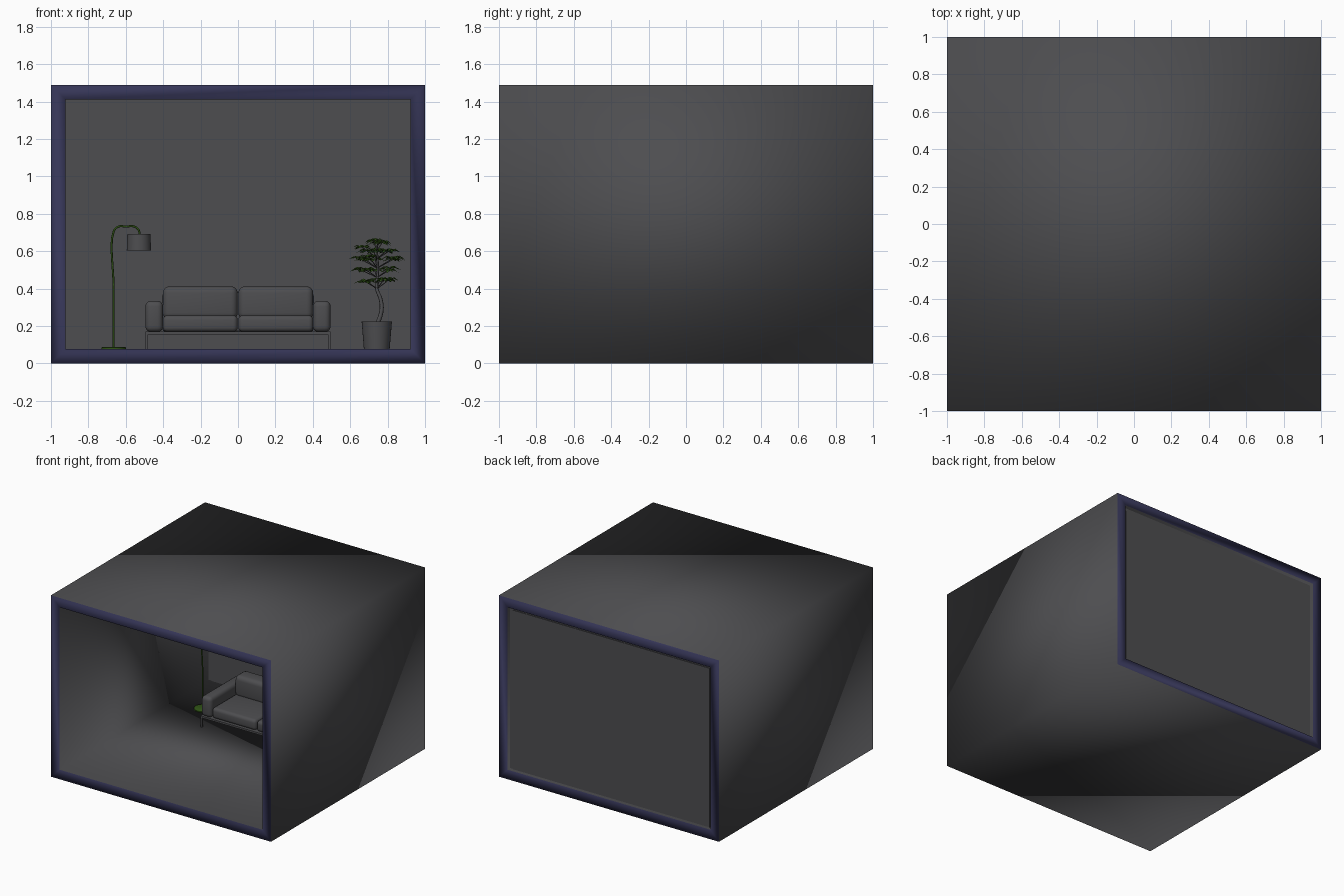
import bpy, bmesh, math, random
from mathutils import Vector

if "Cube" in bpy.data.objects:
    bpy.data.objects.remove(bpy.data.objects["Cube"])

random.seed(4)


def material(name, r, g, b):
    m = bpy.data.materials.new(name)
    m.diffuse_color = (r, g, b, 1)
    m.use_nodes = True
    m.node_tree.nodes["Principled BSDF"].inputs["Base Color"].default_value = m.diffuse_color
    return m


GREY = material("charcoal grey", 0.075, 0.075, 0.08)
NAVY = material("dark navy", 0.036, 0.036, 0.095)
GREEN = material("dark green", 0.03, 0.09, 0.008)


def from_bmesh(name, bm, *mats):
    bmesh.ops.recalc_face_normals(bm, faces=bm.faces)
    me = bpy.data.meshes.new(name)
    bm.to_mesh(me)
    bm.free()
    ob = bpy.data.objects.new(name, me)
    bpy.context.collection.objects.link(ob)
    for m in mats:
        me.materials.append(m)
    return ob


def smooth(ob, angle=40):
    bpy.ops.object.select_all(action='DESELECT')
    ob.select_set(True)
    bpy.context.view_layer.objects.active = ob
    bpy.ops.object.shade_smooth_by_angle(angle=math.radians(angle))


def box(name, lo, hi, bevel=0.0, mat=GREY):
    bm = bmesh.new()
    bmesh.ops.create_cube(bm, size=1)
    for v in bm.verts:
        v.co = Vector([l + (c + 0.5) * (h - l) for c, l, h in zip(v.co, lo, hi)])
    if bevel:
        bmesh.ops.bevel(bm, geom=bm.edges[:], offset=bevel, segments=4,
                        profile=0.5, affect='EDGES')
    ob = from_bmesh(name, bm, mat)
    if bevel:
        smooth(ob)
    return ob


def lathe(name, profile, centre, mat, n=32):
    bm = bmesh.new()
    rings = [[bm.verts.new((centre[0] + r * math.cos(i * math.tau / n),
                            centre[1] + r * math.sin(i * math.tau / n), z))
              for i in range(n)] for r, z in profile]
    for a, b in zip(rings, rings[1:]):
        for i in range(n):
            bm.faces.new((a[i], a[(i + 1) % n], b[(i + 1) % n], b[i]))
    for ring in (rings[0], rings[-1]):
        bm.faces.new(ring)
    ob = from_bmesh(name, bm, mat)
    smooth(ob)
    return ob


def tube(name, points, radii, mat):
    cu = bpy.data.curves.new(name, 'CURVE')
    cu.dimensions = '3D'
    cu.bevel_depth = 1
    cu.bevel_resolution = 2
    cu.resolution_u = 6
    cu.use_fill_caps = True
    sp = cu.splines.new('BEZIER')
    sp.bezier_points.add(len(points) - 1)
    for bp, p, r in zip(sp.bezier_points, points, radii):
        bp.co, bp.radius = p, r
        bp.handle_left_type = bp.handle_right_type = 'AUTO'
    cu.materials.append(mat)
    ob = bpy.data.objects.new(name, cu)
    bpy.context.collection.objects.link(ob)
    return ob


# Room shell: square tube with navy rims at both ends, softly shaded throughout
H, T = 1.49, 0.078
bm = bmesh.new()
loops = []
for y, t in ((-1, 0), (-1, T), (1, T), (1, 0)):
    loops.append([bm.verts.new((x, y, z)) for x, z in
                  ((t - 1, t), (1 - t, t), (1 - t, H - t), (t - 1, H - t))])
for k in range(4):
    a, b = loops[k], loops[(k + 1) % 4]
    for i in range(4):
        f = bm.faces.new((a[i], a[(i + 1) % 4], b[(i + 1) % 4], b[i]))
        f.material_index = 1 if k in (0, 2) else 0
        f.smooth = True
from_bmesh("room_shell", bm, GREY, NAVY)

# Back wall plate with a slim raised panel on each side
box("back_wall", (T - 1, 0.935, T), (1 - T, 0.965, H - T))
box("back_wall_panel", (-0.893, 0.93, T), (0.893, 0.97, 1.385))

# Sofa
YF, YB, FL = 0.22, 0.68, T
box("sofa_base", (-0.495, YF, 0.155), (0.495, YB, 0.17))
for s in (-1, 1):
    for y in (YF, YB - 0.012):
        box("sofa_leg", (s * 0.488 - 0.006, y, FL), (s * 0.488 + 0.006, y + 0.012, 0.156))
    box("sofa_arm", (s * 0.448 - 0.047, YF, 0.168), (s * 0.448 + 0.047, YB, 0.335), 0.03)
    box("seat_cushion", (s * 0.202 - 0.2, YF + 0.01, 0.169), (s * 0.202 + 0.2, 0.58, 0.257), 0.025)
    box("back_cushion", (s * 0.202 - 0.2, 0.52, 0.235), (s * 0.202 + 0.2, 0.66, 0.412), 0.035)
box("sofa_back", (-0.405, 0.62, 0.168), (0.405, YB, 0.38), 0.02)

# Floor lamp
LX, LY = -0.665, 0.49
lathe("lamp_base", [(0.065, FL), (0.065, FL + 0.007), (0.06, FL + 0.01)], (LX, LY), GREEN)
tube("lamp_pole",
     [(LX, LY, FL), (LX, LY, 0.4), (LX, LY, 0.705), (LX + 0.024, LY, 0.731),
      (-0.6, LY, 0.732), (-0.553, LY, 0.731), (-0.53, LY, 0.71), (-0.53, LY, 0.665)],
     [0.0055] * 8, GREEN)
lathe("lamp_shade", [(0.058, 0.683), (0.062, 0.604), (0.065, 0.604), (0.062, 0.691)],
      (-0.53, LY), GREY)

# Potted tree
PX, PY = 0.742, 0.5
lathe("plant_pot", [(0.069, FL), (0.081, 0.224), (0.073, 0.224), (0.071, 0.205)], (PX, PY), GREY)
tube("plant_trunk",
     [(0.742, PY, 0.2), (0.768, PY, 0.29), (0.762, PY, 0.345),
      (0.742, PY, 0.4), (0.748, PY, 0.5), (0.742, PY, 0.63)],
     [0.012, 0.011, 0.01, 0.009, 0.006, 0.004], GREY)

# Foliage: whorls of pointed drooping leaves at the branch tips
bm = bmesh.new()
tiers = ((0.655, 0.03, 3), (0.61, 0.085, 6), (0.56, 0.1, 6), (0.51, 0.085, 5), (0.45, 0.07, 5))
for z, spread, count in tiers:
    for k in range(count):
        a = math.tau * (k + random.random() * 0.6) / count
        c = Vector((PX + spread * math.cos(a), PY + spread * math.sin(a),
                    z + random.uniform(-0.012, 0.012)))
        tube("plant_branch", [(PX + 0.002, PY, z - 0.05), c], [0.003, 0.002], GREY)
        for j in range(9):
            b = math.tau * (j + random.random() * 0.5) / 9
            d = Vector((math.cos(b), math.sin(b), 0))
            w = Vector((-d.y, d.x, 0)) * 0.011
            L = random.uniform(0.045, 0.07)
            lift = random.uniform(-0.004, 0.012)
            mid = c + d * L * 0.55 + Vector((0, 0, lift))
            root, tip = bm.verts.new(c), bm.verts.new(c + d * L - Vector((0, 0, 0.012 - lift)))
            l, r = bm.verts.new(mid + w), bm.verts.new(mid - w)
            m = bm.verts.new(mid + Vector((0, 0, 0.004)))
            for f in ((root, r, m), (r, tip, m), (tip, l, m), (l, root, m)):
                bm.faces.new(f)
from_bmesh("plant_leaves", bm, GREEN)
